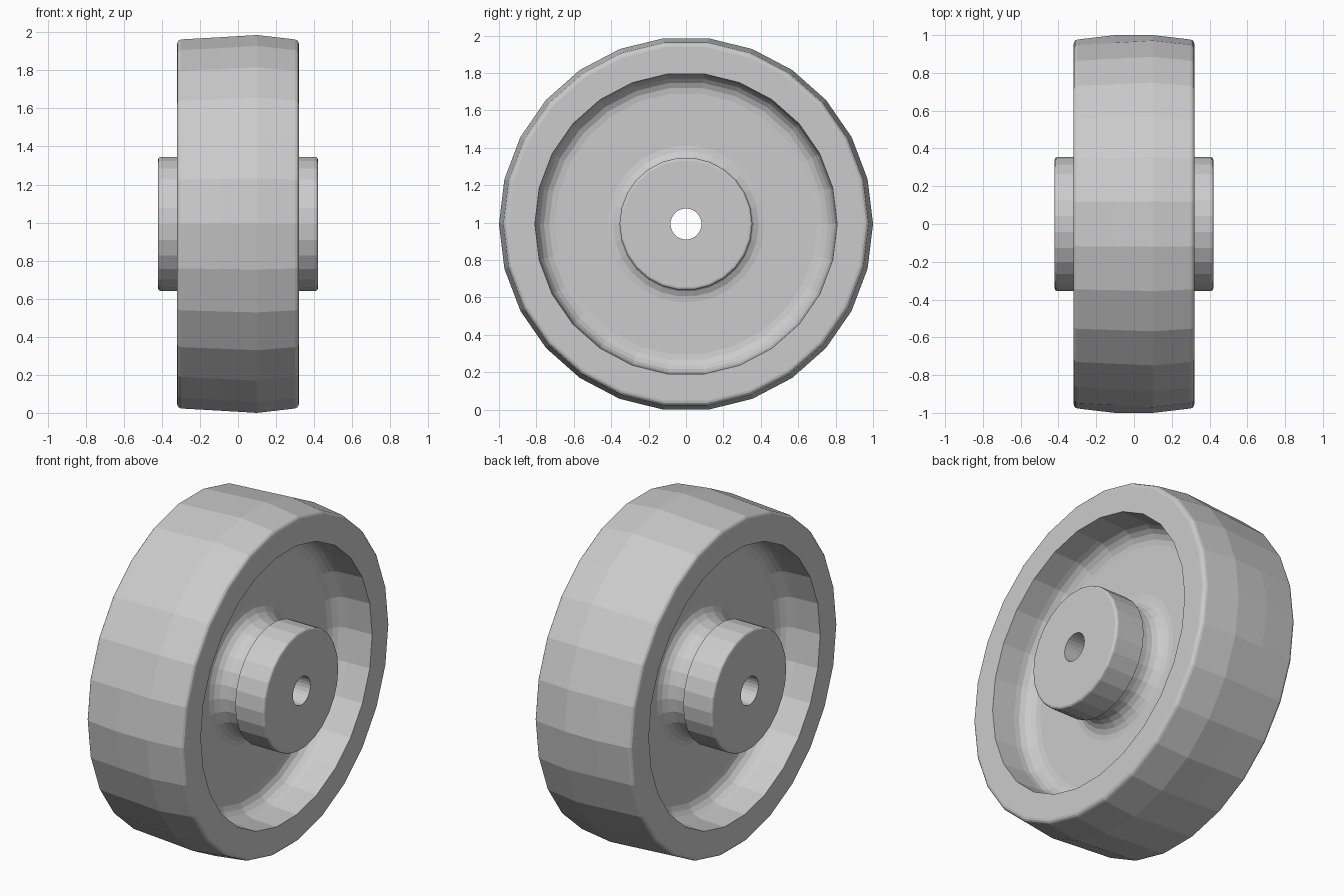
import bpy, bmesh
from math import sin, cos, pi, radians

if "Cube" in bpy.data.objects:
    bpy.data.objects.remove(bpy.data.objects["Cube"])

SIDES = 26
CENTRE_Z = cos(pi / SIDES)


def arc(cx, cr, rad, a0, a1, steps):
    """Fillet points (x, radius) from angle a0 to a1 in degrees."""
    return [(cx + rad * cos(radians(a0 + (a1 - a0) * i / steps)),
             cr + rad * sin(radians(a0 + (a1 - a0) * i / steps)))
            for i in range(steps + 1)]


# Half profile from the bore out to the tread
half = [(0.42, 0.083)]
half += arc(0.405, 0.340, 0.015, 0, 90, 3)          # collar rim
half += [(0.23, 0.355), (0.23, 0.32)]               # collar overhangs the neck
half += arc(0.175, 0.42, 0.100, 270, 180, 5)        # neck to web fillet
half += arc(0.175, 0.701, 0.100, 180, 90, 5)        # web to rim fillet
half += [(0.32, 0.808)]                             # recess mouth
half += arc(0.295, 0.952, 0.025, 0, 82, 3)          # rim shoulder
half += [(0.10, 1.0)]                               # crowned tread
profile = half + [(-x, r) for x, r in reversed(half)]
crown = len(half)                                   # left crown ring

# Revolve the closed profile about the axle
bm = bmesh.new()
rings = []
for s in range(SIDES):
    a = 2 * pi * s / SIDES
    ring = []
    for i, (x, r) in enumerate(profile):
        if i == crown and s % (SIDES // 2):
            r = 0.988                               # flatter away from the seams
        ring.append(bm.verts.new((x, r * cos(a), CENTRE_Z + r * sin(a))))
    rings.append(ring)
n = len(profile)
for s in range(SIDES):
    p, q = rings[s], rings[(s + 1) % SIDES]
    for i in range(n):
        j = (i + 1) % n
        bm.faces.new((p[i], p[j], q[j], q[i]))
bmesh.ops.recalc_face_normals(bm, faces=bm.faces)

mesh = bpy.data.meshes.new("wheel")
bm.to_mesh(mesh)
bm.free()
wheel = bpy.data.objects.new("wheel", mesh)
bpy.context.collection.objects.link(wheel)
